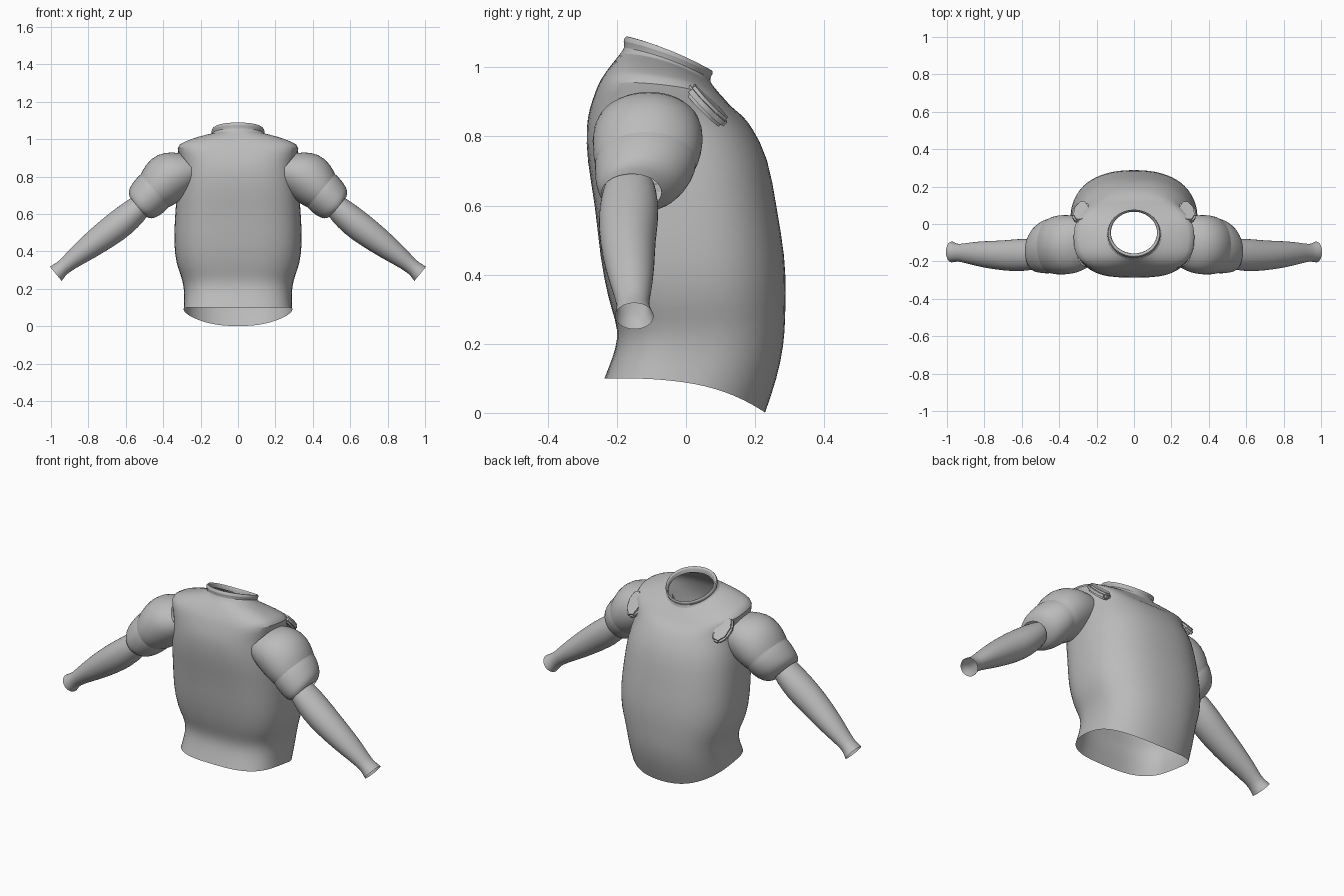
import bpy, bmesh
from math import cos, sin, pi
from mathutils import Vector, Matrix

cube = bpy.data.objects.get("Cube")
if cube:
    bpy.data.objects.remove(cube, do_unlink=True)

grey = bpy.data.materials.new("cloth grey")
grey.use_nodes = True
grey.diffuse_color = (0.5, 0.5, 0.5, 1)
grey.node_tree.nodes["Principled BSDF"].inputs["Base Color"].default_value = (0.5, 0.5, 0.5, 1)


def finish(name, bm, levels):
    bmesh.ops.recalc_face_normals(bm, faces=bm.faces)
    mesh = bpy.data.meshes.new(name)
    bm.to_mesh(mesh)
    bm.free()
    mesh.materials.append(grey)
    ob = bpy.data.objects.new(name, mesh)
    bpy.context.collection.objects.link(ob)
    if levels:
        ob.modifiers.new("smooth", "SUBSURF").levels = levels
    bpy.ops.object.select_all(action="DESELECT")
    ob.select_set(True)
    bpy.context.view_layer.objects.active = ob
    bpy.ops.object.shade_smooth_by_angle(angle=0.9)
    return ob


def loft(name, rings, levels=1):
    """Skin a list of point rings into an open tube."""
    bm = bmesh.new()
    loops = [[bm.verts.new(p) for p in ring] for ring in rings]
    n = len(loops[0])
    for a, b in zip(loops, loops[1:]):
        for i in range(n):
            j = (i + 1) % n
            bm.faces.new((a[i], a[j], b[j], b[i]))
    return finish(name, bm, levels)


def power(v, e):
    return (1 if v >= 0 else -1) * abs(v) ** e


def torso_ring(half, y0, y1, z0, z1, lift=0, bend=1, square=1.0, n=32):
    pts = []
    for i in range(n):
        a = 2 * pi * i / n
        # squarer on the -y half, rounder on the +y half
        e = 1 - square * (0.32 if sin(a) < 0 else 0.15)
        x = half * power(cos(a), e)
        t = 0.5 + 0.5 * power(sin(a), e)
        z = z0 + (z1 - z0) * t ** bend + lift * (x / half) ** 2
        pts.append((x, y0 + (y1 - y0) * t, z))
    return pts


# Torso: half width, y range, z at each end, shoulder lift, hem bend, squareness
torso = [
    (.292, -.237, .23, .10, .0, 0, 3.2),
    (.288, -.215, .265, .155, .10, 0, 2),
    (.29, -.196, .285, .215, .20),
    (.305, -.205, .288, .27, .27),
    (.332, -.225, .29, .325, .34),
    (.346, -.25, .289, .45, .45),
    (.337, -.263, .262, .60, .60),
    (.328, -.288, .24, .73, .74),
    (.305, -.29, .19, .83, .83),
    (.305, -.28, .165, .88, .86, .02),
    (.335, -.262, .13, .93, .885, .05),
    (.30, -.25, .115, .96, .905, .045),
    (.215, -.222, .095, 1.0, .925, .04),
    (.15, -.19, .072, 1.04, .955, .02, 1, 0),
]
loft("torso", [torso_ring(*r) for r in torso])

# Rolled collar
collar = [
    (.152, -.192, .074, 1.038, .953, .02, 1, 0),
    (.134, -.176, .068, 1.058, .968, .01, 1, 0),
    (.146, -.184, .08, 1.075, .98, .01, 1, 0),
    (.138, -.174, .076, 1.094, .994, .01, 1, 0),
    (.127, -.16, .07, 1.085, .986, .01, 1, 0),
    (.124, -.158, .066, 1.06, .965, .01, 1, 0),
]
loft("collar", [torso_ring(*r) for r in collar])


def arm_ring(x, z, r, y0, y1, side, n=20):
    yc, yr = (y0 + y1) / 2, (y1 - y0) / 2
    pts = []
    for i in range(n):
        a = 2 * pi * i / n
        pts.append((side * (x + .64 * r * cos(a)), yc + yr * sin(a), z + .77 * r * cos(a)))
    return pts


# Arm sections: centre x, centre z, radius, y range
sleeve = [
    (.25, .85, .10, -.23, .02),
    (.31, .835, .13, -.265, .045),
    (.38, .79, .142, -.275, .055),
    (.435, .735, .124, -.27, .04),
    (.445, .725, .114, -.262, .03),
    (.455, .715, .12, -.268, .032),
    (.495, .675, .114, -.264, .01),
    (.525, .648, .10, -.258, -.025),
    (.535, .638, .07, -.245, -.07),
]
forearm = [
    (.51, .655, .06, -.235, -.09),
    (.545, .62, .072, -.248, -.08),
    (.62, .555, .081, -.255, -.078),
    (.70, .495, .078, -.25, -.088),
    (.80, .42, .066, -.235, -.09),
    (.88, .36, .05, -.215, -.098),
    (.935, .315, .04, -.20, -.108),
    (.955, .298, .045, -.203, -.102),
    (.974, .28, .05, -.206, -.093),
]


def shoulder_pad(name, side):
    """Bevelled eight-sided pad lying on the sloping shoulder."""
    bm = bmesh.new()
    bmesh.ops.create_cone(bm, cap_ends=True, segments=8, radius1=1, radius2=1, depth=1)
    bmesh.ops.rotate(bm, verts=bm.verts, matrix=Matrix.Rotation(pi / 8, 3, "Z"))
    bmesh.ops.scale(bm, verts=bm.verts, vec=(.05, .083, .036))
    bmesh.ops.bevel(bm, geom=bm.edges[:], offset=.01, segments=2, affect="EDGES")
    turn = Matrix.Rotation(side * .22, 4, "Y") @ Matrix.Rotation(-.8, 4, "X")
    bm.transform(Matrix.Translation(Vector((side * .282, .06, .89))) @ turn)
    finish(name, bm, 0)


for label, side in (("left", 1), ("right", -1)):
    loft(label + "_sleeve", [arm_ring(*s, side) for s in sleeve])
    loft(label + "_forearm", [arm_ring(*s, side) for s in forearm])
    shoulder_pad(label + "_shoulder_pad", side)
